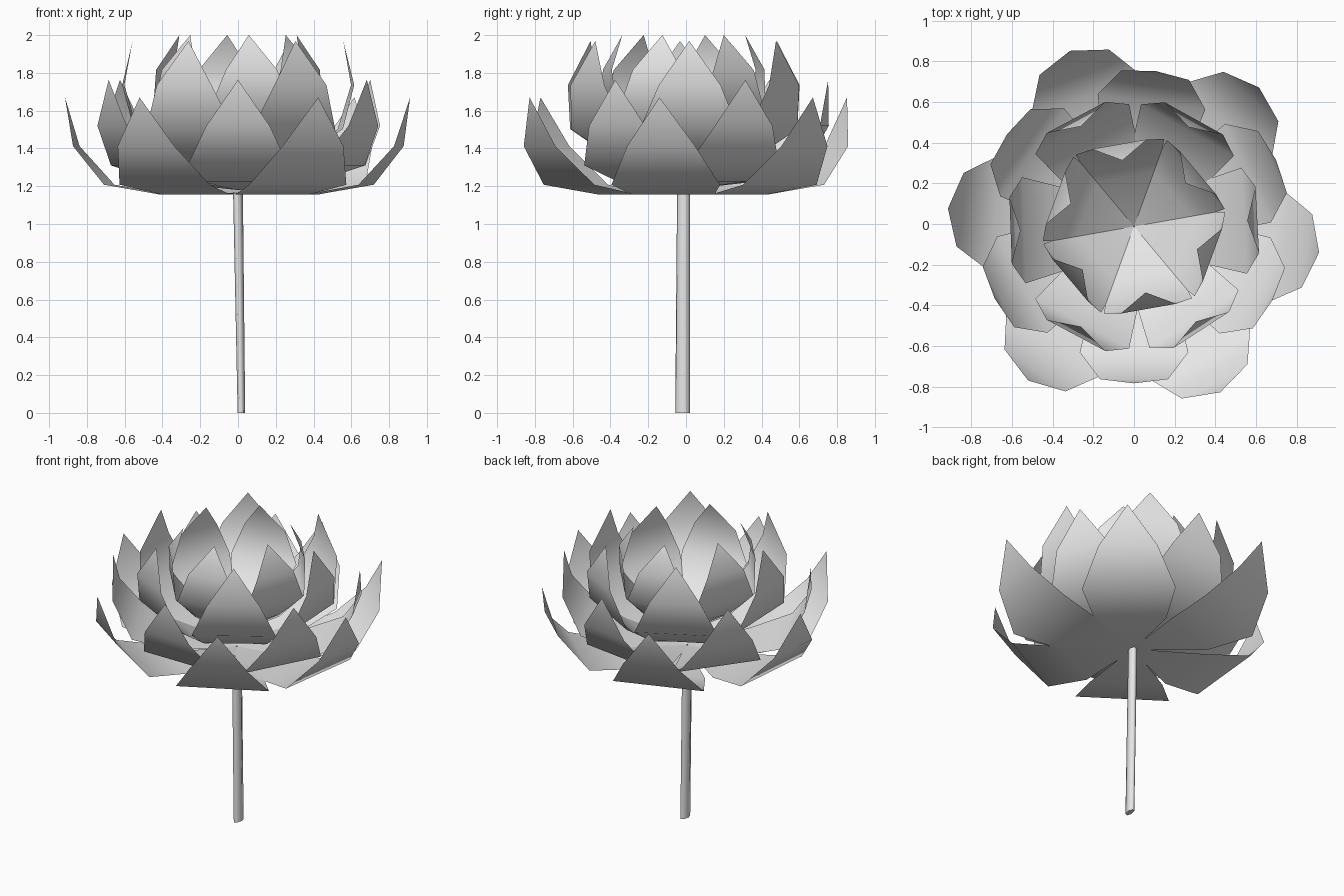
import bpy, bmesh
from math import radians, sin, cos, pi
from mathutils import Matrix

cube = bpy.data.objects.get("Cube")
if cube:
    bpy.data.objects.remove(cube, do_unlink=True)

gray = bpy.data.materials.new("plain_gray")
gray.use_nodes = True
color = (0.8, 0.8, 0.8, 1)
gray.diffuse_color = color
gray.node_tree.nodes["Principled BSDF"].inputs["Base Color"].default_value = color


def finish(bm, name):
    mesh = bpy.data.meshes.new(name)
    bm.to_mesh(mesh)
    bm.free()
    mesh.materials.append(gray)
    for face in mesh.polygons:
        face.use_smooth = True
    obj = bpy.data.objects.new(name, mesh)
    bpy.context.collection.objects.link(obj)


# Petal profile: distance outward, height, half width
PROFILE = [(0.005, 0, 0.012), (0.4, -0.008, 0.222),
           (0.685, 0.043, 0.29), (0.86, 0.247, 0.182)]
TIP = (0.92, 0, 0.505)
FLOWER_Y = -0.012


def petal(name, angle, pitch, scale, base):
    bm = bmesh.new()
    rows = [[bm.verts.new((r, side * w, z)) for side in (-1, 1)]
            for r, z, w in PROFILE]
    tip = bm.verts.new(TIP)
    for (a, b), (c, d) in zip(rows, rows[1:]):
        bm.faces.new((a, c, d, b))
    bm.faces.new((rows[-1][0], tip, rows[-1][1]))
    place = (Matrix.Translation((0, FLOWER_Y, base))
             @ Matrix.Rotation(radians(angle), 4, 'Z')
             @ Matrix.Rotation(radians(-pitch), 4, 'Y')
             @ Matrix.Scale(scale, 4))
    bm.transform(place)
    finish(bm, name)


# Rings of petals: pitch, scale, base height, directions
RINGS = {
    "outer_petal": (0, 1, 1.165, (297.5, 352, 48, 110, 174.5, 235.5)),
    "second_petal": (8.3, 0.922, 1.18, (270, 332, 25, 82, 144, 207.5)),
    "third_petal": (25, 0.9, 1.207, (242, 303, 3, 61, 118, 182)),
    "inner_petal": (36.8, 0.76, 1.274, (280, 340, 40, 100, 160, 220)),
}
for ring, (pitch, scale, base, angles) in RINGS.items():
    for i, angle in enumerate(angles):
        petal(f"{ring}_{i + 1}", angle, pitch, scale, base)

# Slightly leaning stem
SIDES = 6
bm = bmesh.new()
loops = []
for x, y, z, rx, ry in ((0.018, -0.018, 0, 0.02, 0.041),
                        (0, -0.013, 1.17, 0.026, 0.036)):
    loops.append([bm.verts.new((x + rx * cos(2 * pi * k / SIDES),
                                y + ry * sin(2 * pi * k / SIDES + 0.2), z))
                  for k in range(SIDES)])
low, high = loops
for k in range(SIDES):
    n = (k + 1) % SIDES
    bm.faces.new((low[k], low[n], high[n], high[k]))
cap = bm.faces.new(reversed(low))
for edge in cap.edges:
    edge.smooth = False
finish(bm, "stem")
